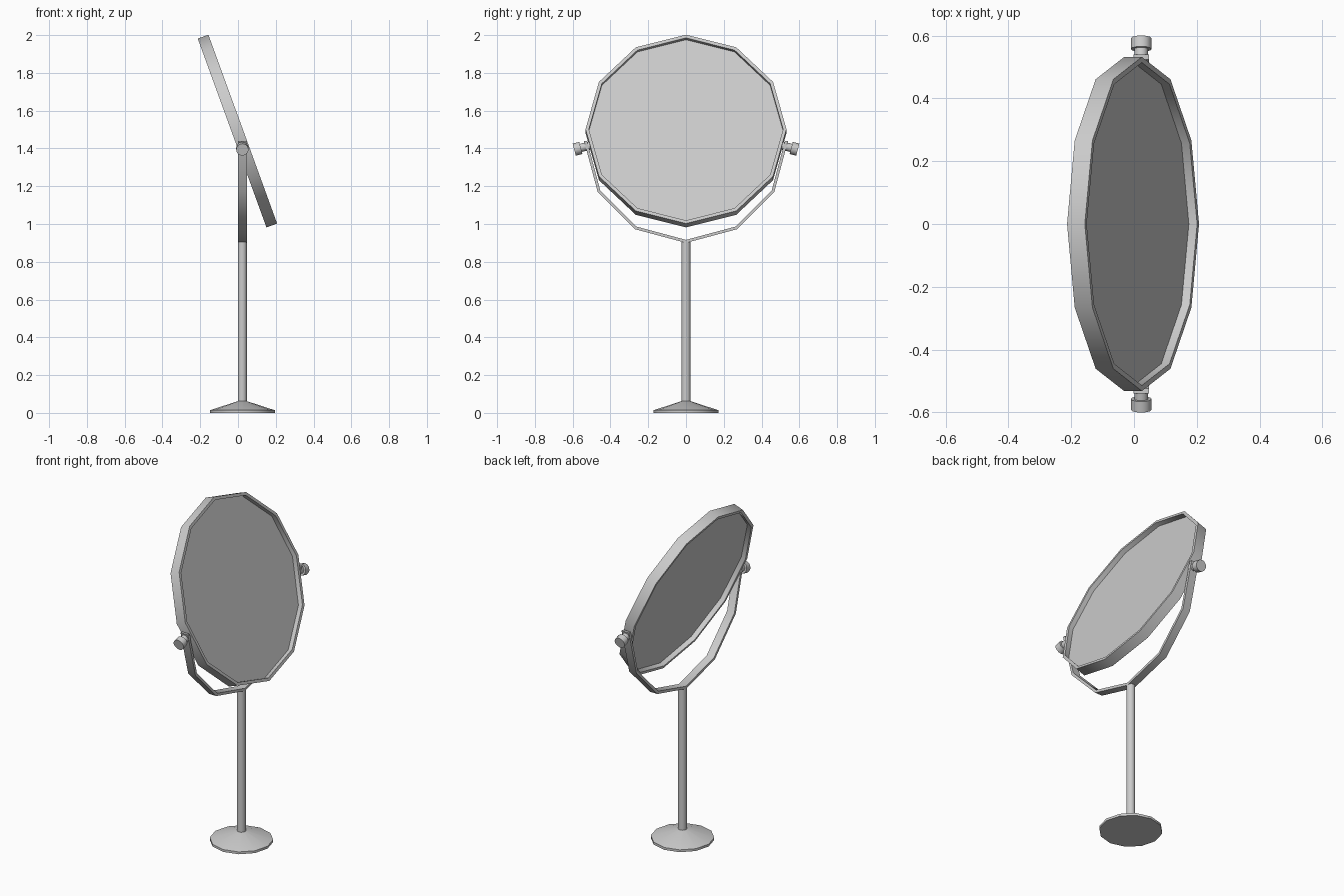
import bpy, bmesh
from math import radians, cos, sin, pi
from mathutils import Matrix, Vector

cube = bpy.data.objects.get("Cube")
if cube:
    bpy.data.objects.remove(cube, do_unlink=True)

metal = bpy.data.materials.new("light_grey_metal")
metal.use_nodes = True
metal.diffuse_color = (0.6, 0.6, 0.6, 1)
metal.node_tree.nodes["Principled BSDF"].inputs["Base Color"].default_value = (0.6, 0.6, 0.6, 1)


def lathe(name, profile, matrix, hollow=False, half=False, sides=12):
    """Turn (radius, height) points around local z, capping the open ends."""
    bm = bmesh.new()
    count = sides // 2 + 1 if half else sides
    start = -pi / 2 if half else 0
    rings = []
    for i in range(count):
        a = start + 2 * pi * i / sides
        rings.append([bm.verts.new((r * cos(a), r * sin(a), h)) for r, h in profile])
    n = len(profile)
    for i in range(count - 1 if half else count):
        a, b = rings[i], rings[(i + 1) % count]
        for j in range(n if hollow else n - 1):
            k = (j + 1) % n
            bm.faces.new((a[j], b[j], b[k], a[k]))
    if half:
        bm.faces.new(rings[0])
        bm.faces.new(rings[-1])
    elif not hollow:
        bm.faces.new([ring[0] for ring in rings])
        bm.faces.new([ring[-1] for ring in rings])
    bmesh.ops.recalc_face_normals(bm, faces=bm.faces)
    mesh = bpy.data.meshes.new(name)
    bm.to_mesh(mesh)
    bm.free()
    mesh.materials.append(metal)
    obj = bpy.data.objects.new(name, mesh)
    obj.matrix_world = matrix
    bpy.context.collection.objects.link(obj)
    bpy.ops.object.select_all(action="DESELECT")
    obj.select_set(True)
    bpy.context.view_layer.objects.active = obj
    bpy.ops.object.shade_smooth_by_angle(angle=radians(35))
    return obj


def band(inner, outer, width):
    w = width / 2
    return [(inner, -w), (outer, -w), (outer, w), (inner, w)]


STAND_X = 0.023

# Foot and pole
stand = Matrix.Translation((STAND_X, 0, 0))
lathe("base", [(0.172, 0), (0.172, 0.014), (0.024, 0.062)], stand)
lathe("pole", [(0.024, 0.05), (0.024, 0.905)], stand)

# Half-round yoke holding the mirror
yoke = Matrix.Translation((STAND_X, 0, 1.44)) @ Matrix.Rotation(pi / 2, 4, "Y")
lathe("yoke", band(0.524, 0.54, 0.048), yoke, hollow=True, half=True)

# Tilted mirror: rim with a thin recessed panel in its middle
tilt = Matrix.Translation((-0.003, 0, 1.492)) @ Matrix.Rotation(radians(70), 4, "Y")
lathe("mirror_rim", band(0.514, 0.532, 0.06), tilt, hollow=True)
lathe("mirror_panel", [(0.52, -0.002), (0.52, 0.002)], tilt)

# Pivot knobs, square to the ends of the yoke
for side, word in ((1, "left"), (-1, "right")):
    name = "back_knob" if side > 0 else "front_knob"
    axis = Vector((0, side * cos(radians(15)), -sin(radians(15))))
    turn = axis.to_track_quat("Z", "Y").to_matrix().to_4x4()
    place = Matrix.Translation((STAND_X, side * 0.53, 1.41)) @ turn
    lathe(name, [(0.022, -0.025), (0.022, 0.028), (0.033, 0.028), (0.033, 0.064)], place)
